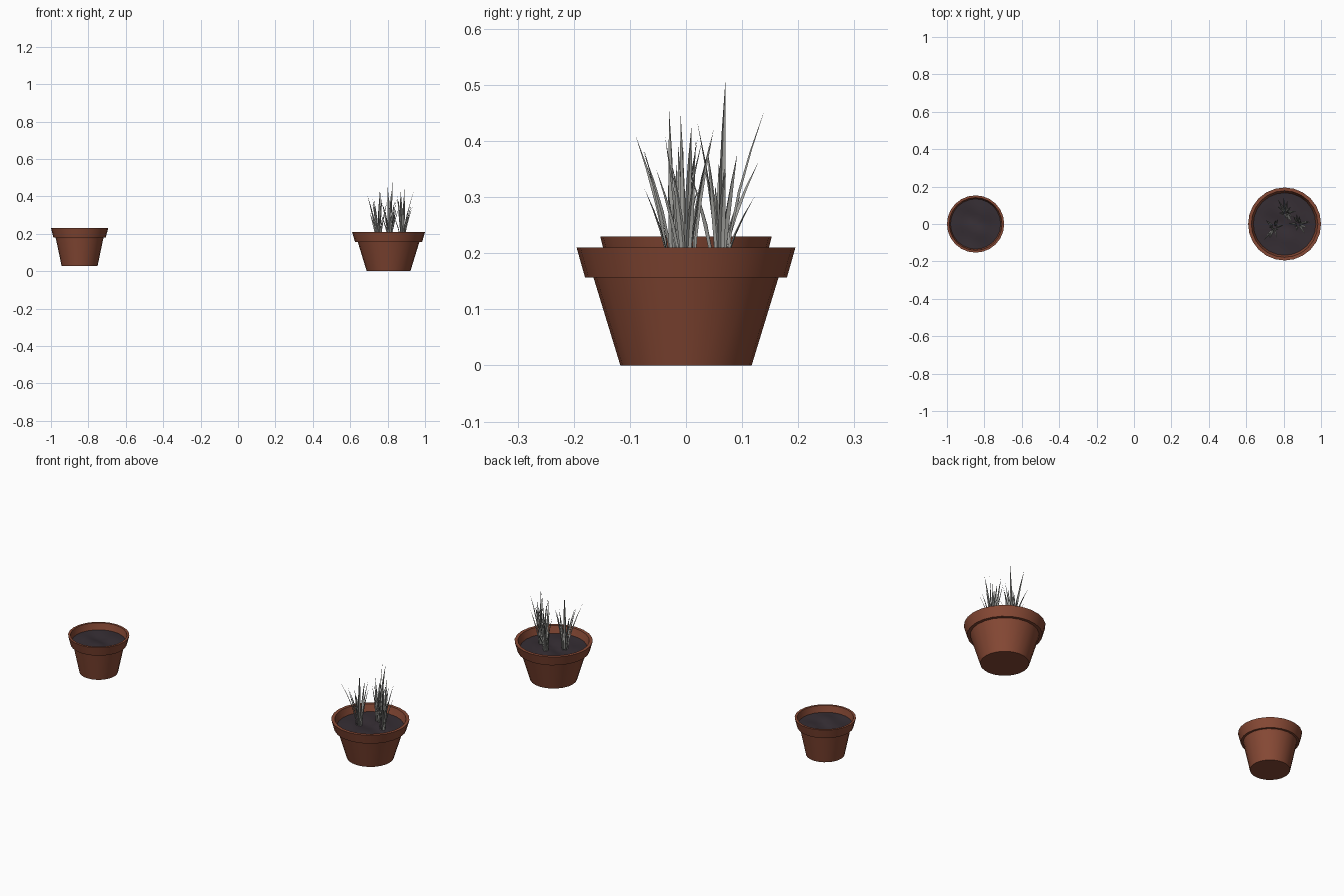
import bpy, bmesh, math, random
from mathutils import Vector

if "Cube" in bpy.data.objects:
    bpy.data.objects.remove(bpy.data.objects["Cube"])

random.seed(5)


def material(name, rgb):
    m = bpy.data.materials.new(name)
    m.diffuse_color = (*rgb, 1)
    m.use_nodes = True
    m.node_tree.nodes["Principled BSDF"].inputs["Base Color"].default_value = m.diffuse_color
    return m


TERRACOTTA = material("terracotta", (0.24, 0.066, 0.035))
SOIL = material("dark_soil", (0.036, 0.027, 0.034))
GRASS = material("grey_grass", (0.36, 0.36, 0.34))


def make_object(name, bm, mat, smooth_angle):
    me = bpy.data.meshes.new(name)
    bmesh.ops.recalc_face_normals(bm, faces=bm.faces)
    bm.to_mesh(me)
    bm.free()
    me.materials.append(mat)
    ob = bpy.data.objects.new(name, me)
    bpy.context.collection.objects.link(ob)
    bpy.ops.object.select_all(action='DESELECT')
    ob.select_set(True)
    bpy.context.view_layer.objects.active = ob
    bpy.ops.object.shade_smooth_by_angle(angle=math.radians(smooth_angle))
    return ob


def revolve(bm, profile, centre, n):
    """Spin (radius, z) points around a vertical axis; zero radius closes the end."""
    rings = []
    for r, z in profile:
        if r == 0:
            rings.append([bm.verts.new((centre, 0, z))] * n)
        else:
            rings.append([bm.verts.new((centre + r * math.cos(2 * math.pi * i / n),
                                        r * math.sin(2 * math.pi * i / n), z)) for i in range(n)])
    for a, b in zip(rings, rings[1:]):
        for i in range(n):
            j = (i + 1) % n
            bm.faces.new(list(dict.fromkeys((a[i], a[j], b[j], b[i]))))


def pot(name, x, z0, z_rim, z1, r_base, r_neck, r_lip, r_top, r_in, r_soil, z_soil):
    # tapered body, overhanging rim and inner wall
    bm = bmesh.new()
    revolve(bm, [(0, z0), (r_base, z0), (r_neck, z_rim), (r_lip, z_rim), (r_top, z1),
                 (r_in, z1), (r_soil, z_soil), (r_base * 0.88, z0 + 0.02), (0, z0 + 0.02)], x, 24)
    make_object(name, bm, TERRACOTTA, 30)
    # gently uneven soil
    bm = bmesh.new()
    revolve(bm, [(0, z_soil)] + [(r_soil * k / 5, z_soil) for k in range(1, 6)], x, 24)
    for v in bm.verts:
        d = math.hypot(v.co.x - x, v.co.y) / r_soil
        v.co.z += 0.006 * (1 - d * d) * (math.sin(38 * v.co.x + 1) + math.cos(45 * v.co.y + 20 * v.co.x))
    soil = make_object(name + "_soil", bm, SOIL, 60)
    if soil.data.polygons[0].normal.z < 0:
        soil.data.flip_normals()


pot("small_pot", -0.847, 0.027, 0.18, 0.23, 0.096, 0.128, 0.14, 0.153, 0.141, 0.134, 0.195)
pot("large_pot", 0.805, 0.0, 0.157, 0.21, 0.117, 0.165, 0.18, 0.195, 0.178, 0.167, 0.172)


def blade(bm, base, tip, width):
    # curved, tapered blade with a folded centre line
    side = Vector((tip.y - base.y, base.x - tip.x, 0)).normalized()
    fold = side.cross(Vector((0, 0, 1)))
    rows = []
    for t, w in ((0, 0.6), (0.25, 0.85), (0.5, 1.0), (0.75, 0.6)):
        out = t ** 1.5
        p = Vector((base.x + (tip.x - base.x) * out, base.y + (tip.y - base.y) * out,
                    base.z + (tip.z - base.z) * t))
        h = side * width * w / 2
        rows.append([bm.verts.new(q) for q in (p - h, p + fold * width * w * 0.3, p + h)])
    for a, b in zip(rows, rows[1:]):
        for k in (0, 1):
            bm.faces.new((a[k], a[k + 1], b[k + 1], b[k]))
    end = bm.verts.new(tip)
    for k in (0, 1):
        bm.faces.new((rows[-1][k], rows[-1][k + 1], end))


# three tufts of grass: base position and the tallest tips of each
tufts = [((0.75, -0.02), [(0.69, -0.09, 0.41), (0.76, -0.03, 0.455), (0.72, -0.075, 0.385)]),
         ((0.81, 0.06), [(0.83, 0.07, 0.505), (0.80, 0.14, 0.455), (0.77, 0.13, 0.365),
                         (0.82, 0.02, 0.435)]),
         ((0.88, 0.0), [(0.94, 0.01, 0.43), (0.89, -0.01, 0.455), (0.87, 0.05, 0.425)])]
for number, ((x, y), tips) in enumerate(tufts, 1):
    bm = bmesh.new()
    extra = 9
    for i in range(extra):
        a = 2 * math.pi * (i + random.random() * 0.7) / extra
        reach = random.uniform(0.02, 0.065)
        tips.append((x + reach * math.cos(a), y + reach * math.sin(a), random.uniform(0.3, 0.41)))
    for tip in tips:
        tip = Vector(tip)
        away = Vector((tip.x - x, tip.y - y, 0)).normalized() * random.uniform(0.004, 0.015)
        blade(bm, Vector((x, y, 0.165)) + away, tip, random.uniform(0.01, 0.014))
    make_object(f"grass_tuft_{number}", bm, GRASS, 30)
